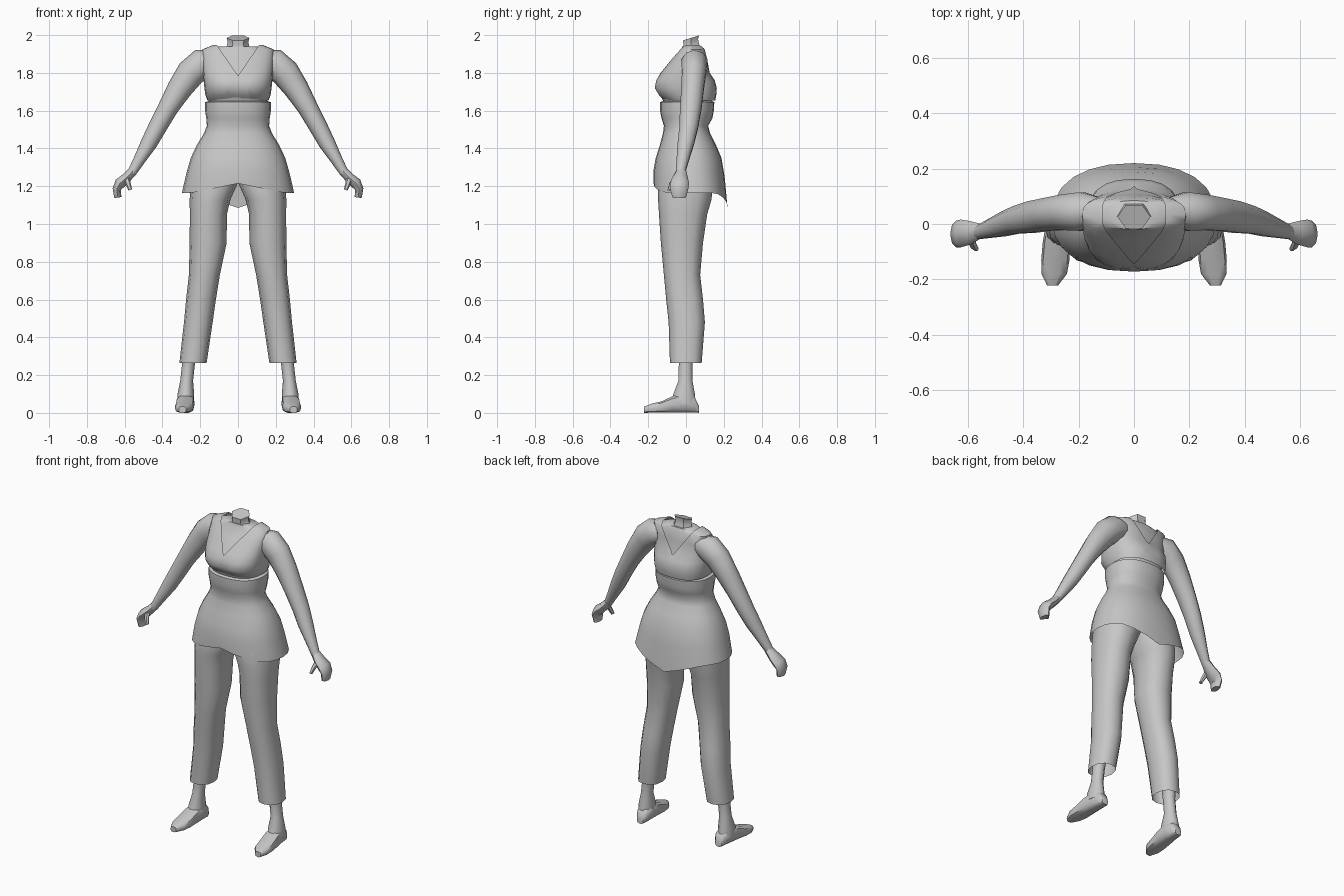
import bpy, bmesh, math
from mathutils import Vector

if "Cube" in bpy.data.objects:
    bpy.data.objects.remove(bpy.data.objects["Cube"])

grey = bpy.data.materials.new("plain grey")
grey.diffuse_color = (0.57, 0.57, 0.57, 1)
grey.use_nodes = True
grey.node_tree.nodes["Principled BSDF"].inputs["Base Color"].default_value = grey.diffuse_color


def finish(name, bm, mirror=False, angle=45):
    bmesh.ops.recalc_face_normals(bm, faces=bm.faces)
    me = bpy.data.meshes.new(name)
    bm.to_mesh(me)
    bm.free()
    me.materials.append(grey)
    ob = bpy.data.objects.new(name, me)
    bpy.context.collection.objects.link(ob)
    if mirror:
        ob.modifiers.new("mirror", 'MIRROR')
    bpy.ops.object.select_all(action='DESELECT')
    ob.select_set(True)
    bpy.context.view_layer.objects.active = ob
    bpy.ops.object.shade_smooth_by_angle(angle=math.radians(angle))
    return ob


def loft(rings, n, power=2.0, start=False, end=False, shift=None):
    """Skin rings of (centre, axis u, axis v); power > 2 squares the section."""
    bm = bmesh.new()
    rows = []
    for c, u, v in rings:
        row = []
        for i in range(n):
            a = 2 * math.pi * i / n
            k = lambda t: math.copysign(abs(t) ** (2 / power), t) if abs(t) > 1e-6 else 0
            row.append(bm.verts.new(Vector(c) + Vector(u) * k(math.cos(a)) + Vector(v) * k(math.sin(a))))
        rows.append(row)
    for a, b in zip(rows, rows[1:]):
        for i in range(n):
            bm.faces.new((a[i], a[(i + 1) % n], b[(i + 1) % n], b[i]))
    if start:
        bm.faces.new(rows[0])
    if end:
        bm.faces.new(rows[-1])
    if shift:
        for r, row in enumerate(rows):
            for vert in row:
                shift(r, vert)
    return bm


def level(z, half, front, back, cx=0.0, tilt=0.0):
    d = (back - front) / 2
    return (cx, (front + back) / 2, z), (half, 0, 0), (0, d, tilt)


def tube(points):
    """Rings across a path in the xz direction: (x, y, z, radius, depth)."""
    out = []
    for i, (x, y, z, r, d) in enumerate(points):
        p, q = points[max(i - 1, 0)], points[min(i + 1, len(points) - 1)]
        t = Vector((q[0] - p[0], 0, q[2] - p[2])).normalized()
        out.append(((x, y, z), (-t.z * r, 0, t.x * r), (0, d, 0)))
    return out


# Chest and neck skin
chest = [(1.60, .14, -.10, .11), (1.66, .155, -.125, .135), (1.74, .165, -.155, .14),
         (1.80, .165, -.12, .115), (1.87, .17, -.065, .105), (1.92, .165, -.025, .095),
         (1.94, .10, -.02, .085)]
finish("chest", loft([level(*c) for c in chest], 20, 2.4, end=True))
neck = [level(1.90, .085, -.03, .09, 0, .01), level(1.945, .058, -.02, .075, 0, .012),
        level(1.965, .055, -.02, .07, 0, .014), level(1.985, .06, -.022, .075, 0, .015)]
finish("neck", loft(neck, 6, start=True, end=True))

# Bodice with a V neckline at front and back
bodice = [(1.655, .162, -.115, .155), (1.68, .172, -.145, .16), (1.72, .178, -.17, .163),
          (1.76, .182, -.162, .152), (1.80, .185, -.135, .126), (1.87, .19, -.08, .115),
          (1.925, .188, -.035, .105), (1.948, .13, -.02, .09)]


def cleft(r, v):
    if r in (1, 2, 3) and v.co.y < -.1 and abs(v.co.x) < .02:
        v.co.y += .008


bm = loft([level(*b) for b in bodice], 24, 2.5, end=True, shift=cleft)
low, slope = 1.785, 1.45
for s in (1, -1):
    bmesh.ops.bisect_plane(bm, geom=bm.verts[:] + bm.edges[:] + bm.faces[:],
                           plane_co=(0, 0, low), plane_no=(-slope * s, 0, 1))
gone = []
for f in bm.faces:
    c = f.calc_center_median()
    if c.z > low + slope * abs(c.x) + 1e-4:
        gone.append(f)
bmesh.ops.delete(bm, geom=gone, context='FACES')
finish("bodice", bm)

# Tunic skirt, hem raised at the front and dipping at the back
tunic = [(1.66, .13, -.10, .12), (1.645, .174, -.137, .15), (1.60, .174, -.137, .147),
         (1.56, .168, -.130, .14), (1.52, .165, -.117, .117), (1.48, .18, -.122, .128),
         (1.42, .217, -.138, .158), (1.35, .25, -.16, .188), (1.27, .273, -.172, .205),
         (1.165, .297, -.172, .22)]


def hem(r, v):
    if r >= 8:
        w = max(0, 1 - abs(v.co.x) / .24) * (1 if r == 9 else .3)
        v.co.z += w * (.05 if v.co.y < 0 else -.08)


finish("tunic", loft([level(*t) for t in tunic], 24, 2.3, shift=hem))

# Trouser legs: z, half width, front, back, centre x
legs = [(1.32, .12, -.12, .13, .115), (1.22, .125, -.15, .145, .125), (1.13, .108, -.148, .135, .148),
        (1.05, .098, -.143, .112, .157), (.90, .098, -.133, .09, .158), (.73, .082, -.117, .075, .178),
        (.60, .079, -.105, .09, .196), (.48, .076, -.092, .1, .21), (.265, .072, -.085, .083, .238)]
finish("trouser_legs", loft([level(*g) for g in legs], 12, 2.3, start=True), True)

# Ankles
ankles = [(.40, .042, -.045, .05, .25), (.26, .034, -.04, .036, .262),
          (.17, .034, -.042, .036, .272), (.10, .044, -.07, .05, .276), (.05, .045, -.08, .055, .278)]
finish("ankles", loft([level(*a) for a in ankles], 10, start=True, end=True), True)

# Shoes: y, centre x, half width, height
shoes = [(.068, .272, .022, .04), (.045, .272, .038, .085), (-.01, .275, .045, .105),
         (-.07, .28, .05, .09), (-.13, .284, .051, .062), (-.18, .288, .046, .05), (-.222, .294, .02, .034)]
finish("shoes", loft([((x, y, h / 2), (w, 0, 0), (0, 0, h / 2)) for y, x, w, h in shoes],
                     10, 2.8, start=True, end=True), True)

# Arms
arms = [(.13, .045, 1.86, .06, .055), (.19, .045, 1.85, .08, .073), (.25, .042, 1.80, .077, .067),
        (.31, .035, 1.715, .066, .062), (.37, .025, 1.615, .054, .06), (.425, .015, 1.515, .049, .052),
        (.47, .0, 1.43, .044, .046), (.525, -.018, 1.335, .031, .034), (.563, -.03, 1.27, .024, .026)]
finish("arms", loft(tube(arms), 10, start=True, end=True), True)

# Hands and thumbs
hands = [(.552, -.026, 1.285, .024, .026), (.59, -.032, 1.245, .026, .042), (.625, -.034, 1.215, .03, .05),
         (.642, -.036, 1.185, .022, .048), (.636, -.036, 1.14, .019, .036)]
finish("hands", loft(tube(hands), 8, start=True, end=True), True)
thumbs = [(.592, -.05, 1.245, .018, .018), (.582, -.075, 1.215, .014, .015), (.57, -.088, 1.18, .01, .011)]
finish("thumbs", loft(tube(thumbs), 6, start=True, end=True), True)
